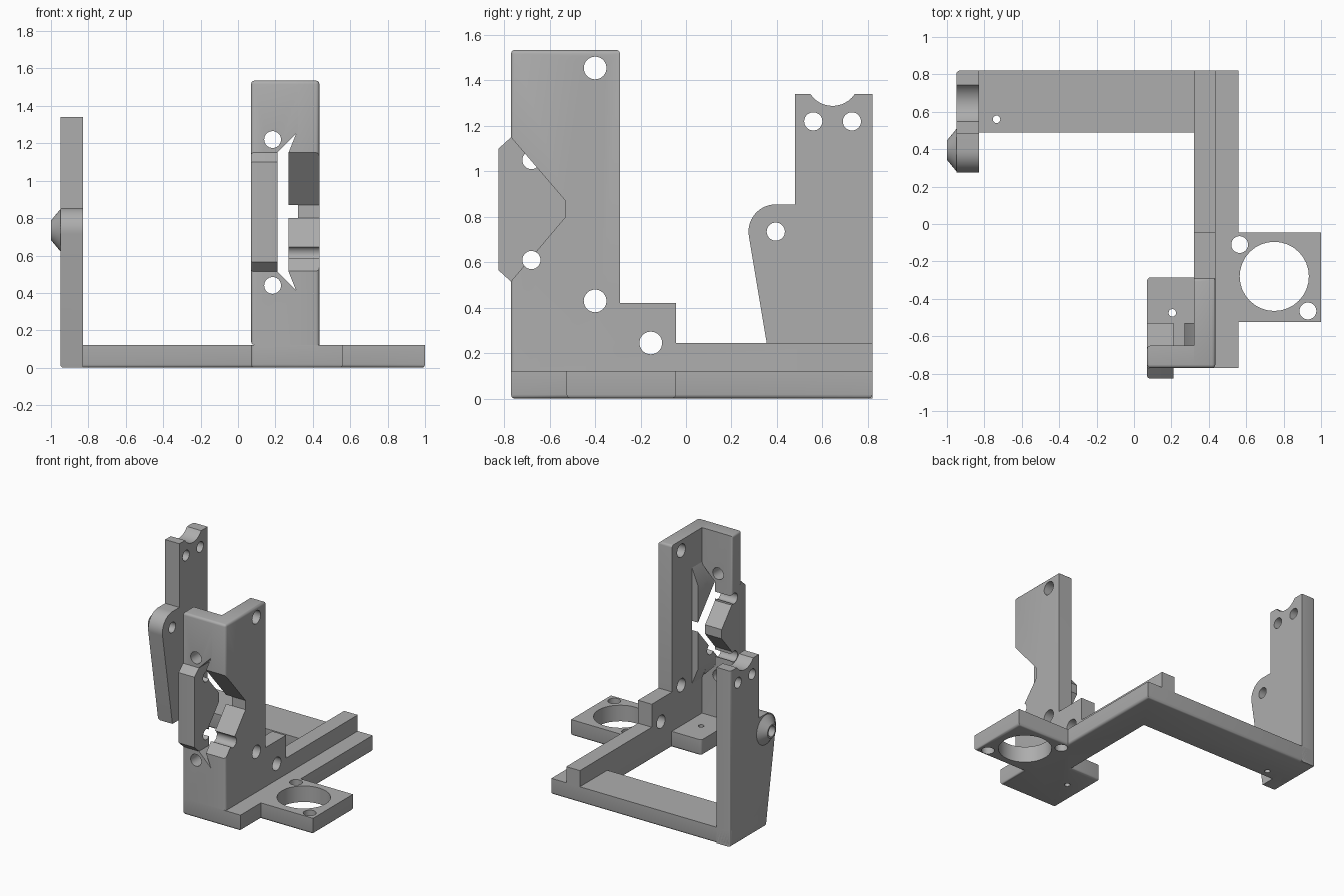
import bpy, bmesh, math
from mathutils import Vector

cube = bpy.data.objects.get("Cube")
if cube:
    bpy.data.objects.remove(cube)

grey = bpy.data.materials.new("plain grey")
grey.use_nodes = True
grey.diffuse_color = (0.42, 0.42, 0.42, 1)
grey.node_tree.nodes["Principled BSDF"].inputs["Base Color"].default_value = (0.42, 0.42, 0.42, 1)

# Maps a profile point (u, v) and a depth w to space, per extrusion axis
PLACE = {
    "X": lambda u, v, w: Vector((w, u, v)),
    "Y": lambda u, v, w: Vector((u, w, v)),
    "Z": lambda u, v, w: Vector((u, v, w)),
}


def prism(name, points, axis, low, high, round_rule=None, size=0.018):
    """Extrude a closed profile; round the edges whose midpoint fits the rule."""
    bm = bmesh.new()
    face = bm.faces.new([bm.verts.new(PLACE[axis](u, v, low)) for u, v in points])
    top = bmesh.ops.extrude_face_region(bm, geom=[face])["geom"]
    shift = PLACE[axis](0, 0, high - low)
    bmesh.ops.translate(bm, vec=shift, verts=[g for g in top if isinstance(g, bmesh.types.BMVert)])
    bmesh.ops.recalc_face_normals(bm, faces=bm.faces)
    if round_rule:
        edges = [e for e in bm.edges if round_rule((e.verts[0].co + e.verts[1].co) / 2)]
        bmesh.ops.bevel(bm, geom=edges, offset=size, segments=3, profile=0.5, affect="EDGES")
    mesh = bpy.data.meshes.new(name)
    bm.to_mesh(mesh)
    bm.free()
    mesh.materials.append(grey)
    obj = bpy.data.objects.new(name, mesh)
    bpy.context.collection.objects.link(obj)
    return obj


def arc(cu, cv, r, start, end, steps):
    angles = [math.radians(start + (end - start) * i / steps) for i in range(steps + 1)]
    return [(cu + r * math.cos(a), cv + r * math.sin(a)) for a in angles]


def rect(u0, v0, u1, v1):
    return [(u0, v0), (u1, v0), (u1, v1), (u0, v1)]


def hole(u, v, r, axis, low, high):
    return prism("hole_cutter", arc(u, v, r, 0, 348.75, 31), axis, low, high)


def carve(parts, cutters):
    """Subtract every cutter from every part, then discard the cutters."""
    for part in parts:
        for cutter in cutters:
            mod = part.modifiers.new("cut", "BOOLEAN")
            mod.operation, mod.solver, mod.object = "DIFFERENCE", "EXACT", cutter
        bpy.context.view_layer.update()
        result = part.evaluated_get(bpy.context.evaluated_depsgraph_get())
        mesh = bpy.data.meshes.new_from_object(result)
        part.modifiers.clear()
        part.data = mesh
    for cutter in cutters:
        bpy.data.objects.remove(cutter)


def near(a, b):
    return abs(a - b) < 0.001


# Flat base: rear bar, side bar, front foot and ring plate in one outline
base = prism("base", [
    (-0.95, 0.49), (0.32, 0.49), (0.32, -0.285), (0.07, -0.285), (0.07, -0.77), (0.56, -0.77),
    (0.56, -0.525), (1, -0.525), (1, -0.045), (0.56, -0.045), (0.56, 0.82), (-0.95, 0.82)],
    "Z", 0, 0.122,
    lambda c: near(c.z, 0) or near(c.z, 0.061) and (near(c.x, 0.07) or near(c.x, -0.95) and c.y > 0.8))
carve([base], [
    hole(0.75, -0.28, 0.185, "Z", -0.1, 0.3),
    hole(0.565, -0.11, 0.045, "Z", -0.1, 0.3),
    hole(0.93, -0.465, 0.045, "Z", -0.1, 0.3),
    hole(0.205, -0.475, 0.02, "Z", -0.1, 0.3),
    hole(-0.735, 0.56, 0.02, "Z", -0.1, 0.3)])

# Upright side wall with its step and the long rail
side_wall = prism("side_wall", [
    (-0.77, 0.122), (0.82, 0.122), (0.82, 0.245), (-0.045, 0.245), (-0.045, 0.42),
    (-0.29, 0.42), (-0.29, 1.535), (-0.77, 1.535)], "X", 0.32, 0.435,
    lambda c: c.z > 0.5 and c.x > 0.33 and (c.z > 1.5 or near(c.y, -0.77))
    or c.z > 1.5 and not near(c.y, -0.53) and c.x > 0.33)

# Front plate of the upright
front_plate = prism("front_plate", rect(0.07, 0.122, 0.34, 1.535), "Y", -0.77, -0.65,
                    lambda c: near(c.x, 0.07) or c.z > 1.5 and near(c.y, -0.77))

# Thickened lip behind the slot
slot_lip = prism("slot_lip", [(0.27, 0.515), (0.33, 0.37), (0.33, 1.3), (0.27, 1.15)],
                 "Y", -0.66, -0.53)

# Slanted slot and V notch, shared by the three upright parts
slot = prism("slot_cutter", [(0.21, 0.515), (0.31, 0.415), (0.27, 0.515),
                             (0.27, 1.15), (0.31, 1.25), (0.21, 1.15)], "Y", -0.9, -0.6)
notch = prism("notch_cutter", [(-0.9, 0.363), (-0.53, 0.8), (-0.53, 0.87), (-0.9, 1.302)],
              "X", 0.25, 0.6)
carve([front_plate, side_wall, slot_lip], [
    slot, notch,
    hole(-0.68, 0.61, 0.04, "X", -0.1, 0.6),
    hole(-0.68, 1.05, 0.04, "X", -0.1, 0.25),
    hole(0.185, 1.22, 0.045, "Y", -0.9, -0.6),
    hole(0.185, 0.44, 0.045, "Y", -0.9, -0.6),
    hole(-0.4, 0.43, 0.05, "X", 0.2, 0.6),
    hole(-0.4, 1.455, 0.05, "X", 0.2, 0.6),
    hole(-0.155, 0.245, 0.05, "X", 0.2, 0.6)])

# Angular jaw beside the slot
jaw = prism("jaw", [(-0.825, 0.565), (-0.77, 0.515), (-0.53, 0.8), (-0.53, 0.87),
                    (-0.77, 1.15), (-0.825, 1.1)], "X", 0.07, 0.21,
            lambda c: near(c.x, 0.07) and c.y < -0.75, 0.012)
carve([jaw], [hole(-0.68, z, 0.04, "X", -0.1, 0.4) for z in (0.61, 1.05)])

# Tall arm with a rounded shoulder and a scooped top
arm = prism("arm", [(0.396, 0), (0.82, 0), (0.82, 1.34)]
            + arc(0.645, 1.405, 0.117, -34, -146, 12)
            + [(0.48, 1.34), (0.48, 0.855)] + arc(0.395, 0.735, 0.12, 90, 189, 14),
            "X", -0.95, -0.83,
            lambda c: near(c.x, -0.95) and (near(c.y, 0.82) or near(c.z, 0)))

# Conical boss on the arm's outer face
bpy.ops.mesh.primitive_cone_add(vertices=48, radius1=0.115, radius2=0.052, depth=0.052,
                                location=(-0.974, 0.395, 0.735), rotation=(0, -math.pi / 2, 0))
boss = bpy.context.object
boss.name = "boss"
boss.data.materials.append(grey)
carve([arm, boss], [hole(y, z, 0.04, "X", -1.2, -0.7)
                    for y, z in ((0.395, 0.735), (0.56, 1.22), (0.73, 1.22))])

# Smooth the round surfaces, keep the corners crisp
parts = [base, side_wall, front_plate, slot_lip, jaw, arm, boss]
for part in parts:
    part.select_set(True)
bpy.context.view_layer.objects.active = base
bpy.ops.object.shade_smooth_by_angle(angle=math.radians(32))
